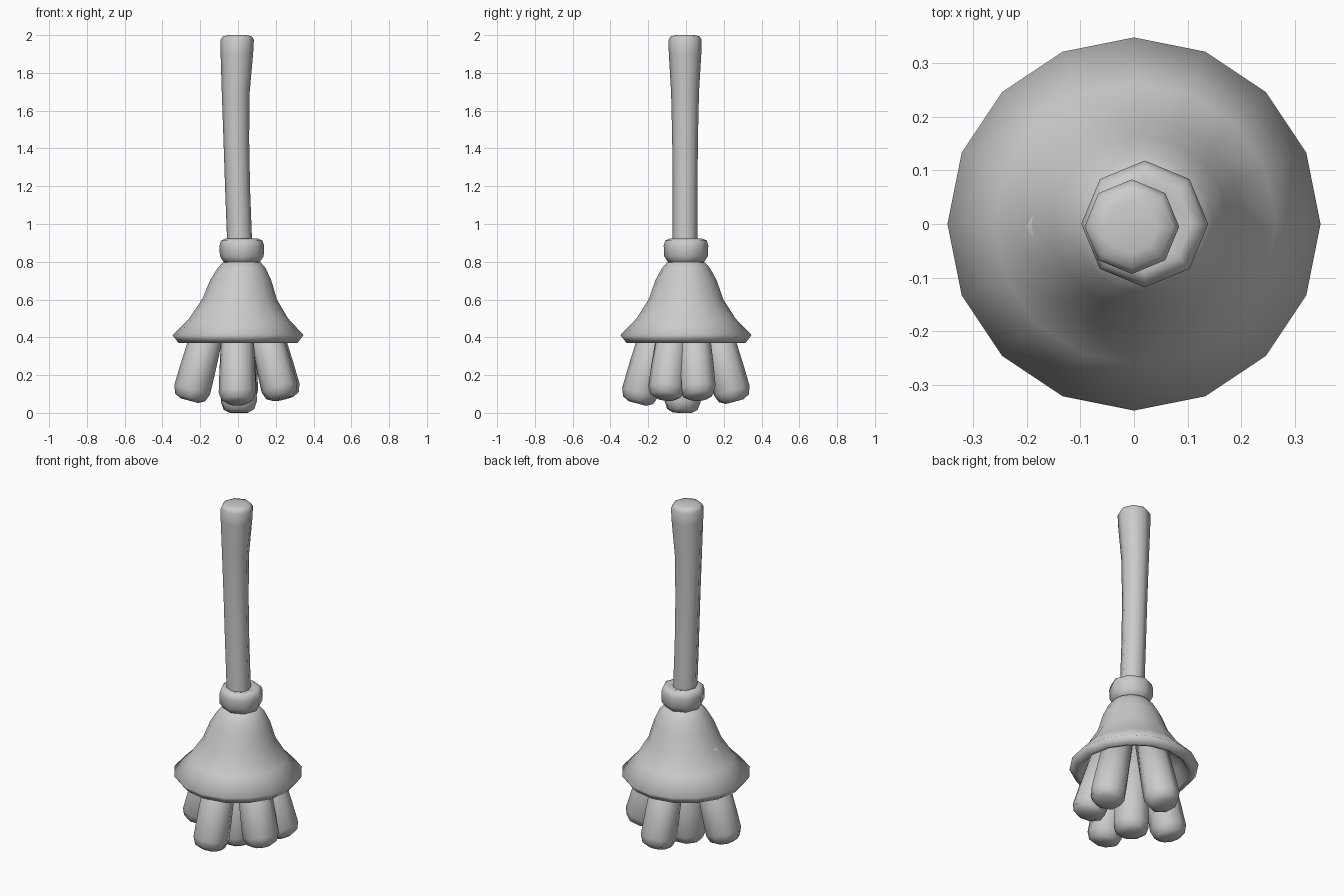
import bpy, bmesh, math
from mathutils import Vector

if "Cube" in bpy.data.objects:
    bpy.data.objects.remove(bpy.data.objects["Cube"])


def loft(name, rings, sides, axis=Vector((0, 0, 1)), cap_start=True):
    """Skin round cross-sections; rings = [(centre, radius), ...]."""
    bm = bmesh.new()
    rot = Vector((0, 0, 1)).rotation_difference(axis.normalized())
    loops = []
    for centre, r in rings:
        loops.append([bm.verts.new(Vector(centre) + rot @ Vector(
            (r * math.cos(2 * math.pi * i / sides), r * math.sin(2 * math.pi * i / sides), 0)))
            for i in range(sides)])
    for a, b in zip(loops, loops[1:]):
        for i in range(sides):
            j = (i + 1) % sides
            bm.faces.new((a[i], a[j], b[j], b[i]))
    if cap_start:
        bm.faces.new(loops[0][::-1])
    bm.faces.new(loops[-1])
    bmesh.ops.recalc_face_normals(bm, faces=bm.faces[:])
    mesh = bpy.data.meshes.new(name)
    bm.to_mesh(mesh)
    bm.free()
    mesh.shade_smooth()
    obj = bpy.data.objects.new(name, mesh)
    bpy.context.collection.objects.link(obj)
    return obj


# Slightly bent handle with a thicker rounded end
loft("handle", [
    ((0.010, -0.005, 0.80), 0.066),
    ((0.008, -0.005, 0.92), 0.066),
    ((-0.002, -0.005, 1.18), 0.066),
    ((-0.009, -0.005, 1.45), 0.068),
    ((-0.012, -0.005, 1.70), 0.074),
    ((-0.006, -0.005, 1.90), 0.086),
    ((-0.004, -0.005, 1.975), 0.088),
    ((-0.004, -0.005, 1.993), 0.077),
    ((-0.004, -0.005, 2.00), 0.05)], 8)

# Binding collar
loft("collar", [((0.02, 0, z), r) for z, r in (
    (0.785, 0.075), (0.802, 0.098), (0.83, 0.116), (0.885, 0.118),
    (0.912, 0.110), (0.922, 0.088), (0.915, 0.06))], 8)

# Flared skirt with a turned-in rim and a hollow underside
loft("skirt", [((x, 0, z), r) for x, z, r in (
    (0.0, 0.56, 0.12), (0.0, 0.44, 0.25), (0.0, 0.38, 0.29), (0.0, 0.37, 0.315),
    (0.0, 0.412, 0.347), (0.003, 0.50, 0.262), (0.008, 0.60, 0.198),
    (0.014, 0.70, 0.163), (0.019, 0.765, 0.128), (0.02, 0.795, 0.102),
    (0.02, 0.81, 0.06))], 16)


def bristle(name, top, tip, r):
    """Chunky straw bundle with a rounded tip."""
    top, tip = Vector(top), Vector(tip)
    d = (tip - top).normalized()
    rings = [(top, r * 0.8), (tip - d * 0.17, r * 0.97), (tip - d * 0.06, r),
             (tip - d * 0.018, r * 0.84), (tip, r * 0.5)]
    return loft(name, rings, 8, d)


# Straw bundles: five splayed around the rim, one in the middle
for n, (deg, z) in enumerate(((-91, 0.05), (-25, 0.075), (15, 0.075), (88, 0.06), (181, 0.065))):
    a = math.radians(deg)
    c, s = math.cos(a), math.sin(a)
    bristle(f"bristle_{n + 1}", (0.12 * c, 0.12 * s, 0.58), (0.258 * c, 0.258 * s, z), 0.098)
bristle("bristle_centre", (0, 0, 0.60), (0.005, -0.02, 0.0), 0.1)
